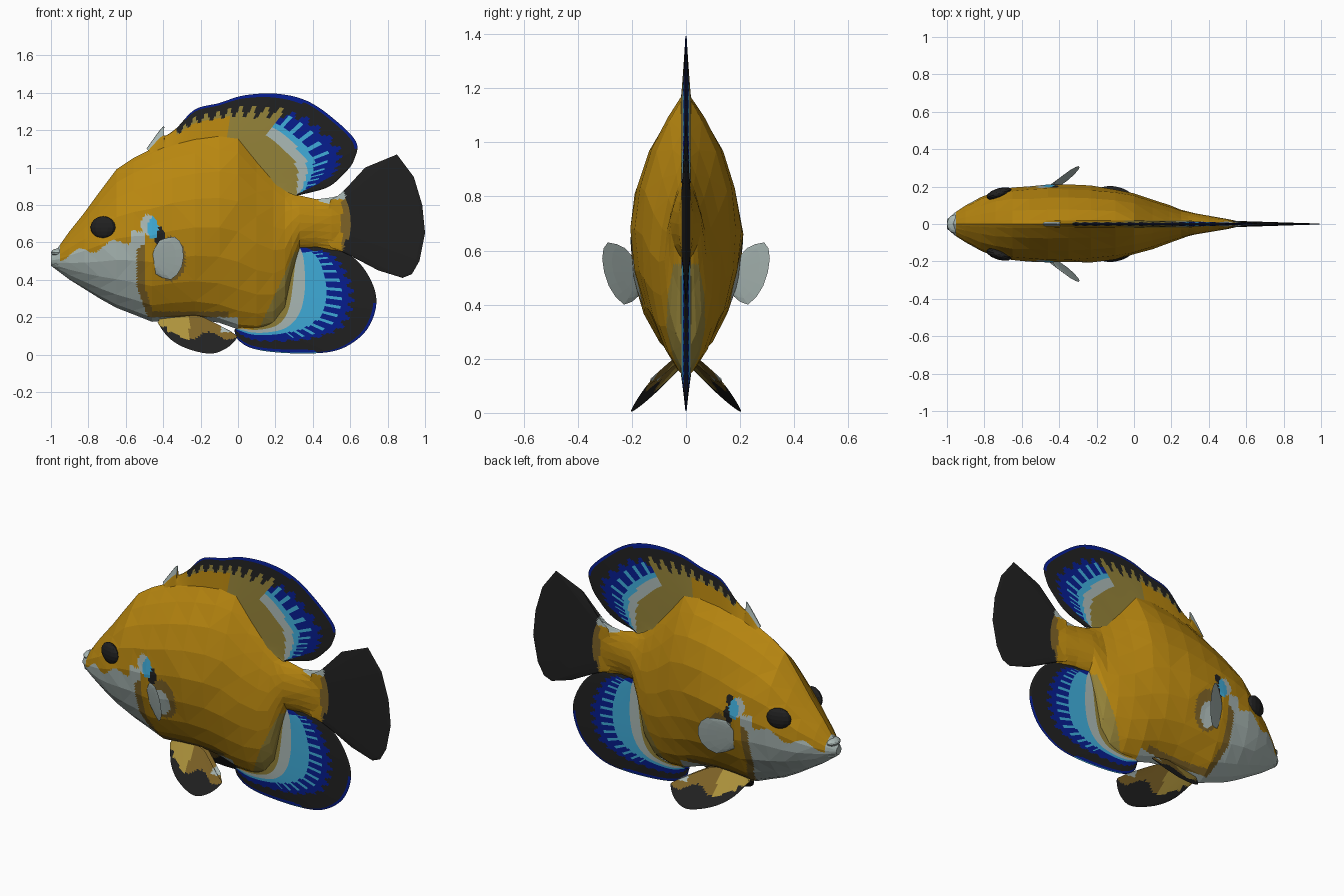
import bpy, bmesh, math, random

random.seed(4)
if "Cube" in bpy.data.objects:
    bpy.data.objects.remove(bpy.data.objects["Cube"])

# Colours
PALETTE = {
    "gold": (0.479, 0.24, 0.005), "charcoal": (0.015, 0.015, 0.015),
    "deep blue": (0.002, 0.012, 0.27), "light blue": (0.05, 0.41, 0.69),
    "silver": (0.40, 0.48, 0.46), "olive": (0.29, 0.22, 0.04),
    "brown": (0.21, 0.125, 0.02), "pale yellow": (0.42, 0.29, 0.045),
}
GOLD, BLACK, BLUE, LIGHT, SILVER, OLIVE, BROWN, PALE = range(len(PALETTE))
MATS = []
for label, rgb in PALETTE.items():
    m = bpy.data.materials.new(label)
    m.use_nodes = True
    m.diffuse_color = (*rgb, 1)
    node = m.node_tree.nodes["Principled BSDF"]
    node.inputs["Base Color"].default_value = (*rgb, 1)
    node.inputs["Roughness"].default_value = 0.8
    MATS.append(m)


def finish(bm, name):
    bmesh.ops.recalc_face_normals(bm, faces=bm.faces)
    mesh = bpy.data.meshes.new(name)
    bm.to_mesh(mesh)
    bm.free()
    for m in MATS:
        mesh.materials.append(m)
    ob = bpy.data.objects.new(name, mesh)
    bpy.context.collection.objects.link(ob)
    return ob


# Point on a polyline, rounded into a flowing curve by the bend amount
def sample(points, s, bend):
    i = min(int(s), len(points) - 2)
    t = s - i
    before, after = points[max(i - 1, 0)], points[min(i + 2, len(points) - 1)]
    out = []
    for p, a, b, q in zip(before, points[i], points[i + 1], after):
        curve = t * (1 - t) * ((1 - t) * (2 * a - p - b) + t * (2 * b - a - q)) / 2
        out.append(a + (b - a) * t + bend * curve)
    return out


# Tapered two-sided fin between a root line and an outer edge
def fin(name, outer, root, rule, thick=0.016, place=lambda x, y, z: (x, y, z),
        steps=12, rows=30, bend=1):
    bm = bmesh.new()
    count = (len(outer) - 1) * steps

    def point(s, v):
        return [a + (b - a) * v for a, b in zip(sample(root, s, bend), sample(outer, s, bend))]

    for side in (-1, 1):
        grid = []
        for i in range(count + 1):
            line = []
            for j in range(rows + 1):
                v = -0.08 + 1.08 * j / rows
                x, z = point(i / steps, v)
                half = thick * (1 - v) + 0.002 if j < rows else 0
                line.append(bm.verts.new(place(x, side * half, z)))
            grid.append(line)
        for i in range(count):
            for j in range(rows):
                f = bm.faces.new((grid[i][j], grid[i + 1][j], grid[i + 1][j + 1], grid[i][j + 1]))
                s, v = (i + 0.5) / steps, -0.08 + 1.08 * (j + 0.5) / rows
                f.material_index = rule(s, v, *point(s, v))
    bmesh.ops.remove_doubles(bm, verts=bm.verts, dist=0.0001)
    return finish(bm, name)


# Body: lens-shaped sections (x, bottom, top, half width)
STATIONS = [
    (-1.0, .475, .53, .025), (-.96, .445, .575, .06), (-.9, .40, .66, .10), (-.82, .35, .76, .145),
    (-.74, .30, .87, .178), (-.65, .25, .99, .198), (-.56, .215, 1.05, .205), (-.46, .175, 1.10, .208),
    (-.35, .185, 1.14, .208), (-.23, .19, 1.17, .203), (-.1, .17, 1.19, .188), (0, .135, 1.18, .165),
    (.1, .13, 1.06, .132), (.19, .155, .96, .10), (.25, .23, .90, .078), (.29, .42, .87, .066),
    (.33, .56, .85, .057), (.42, .572, .83, .04), (.5, .555, .84, .027), (.56, .55, .855, .014),
]


def inside(x, z, cx, cz, rx, rz):
    return ((x - cx) / rx) ** 2 + ((z - cz) / rz) ** 2 < 1


def body_colour(x, y, z):
    if inside(x, z, -.455, .675, .028, .06):
        return LIGHT
    if inside(x, z, -.42, .635, .025, .05) or y > 0 and inside(x, z, -.43, .72, .025, .035):
        return BLACK
    if inside(x, z, -.485, .695, .035, .055) or inside(x, z, -.37, .49, .05, .075):
        return SILVER
    if inside(x, z, -.36, .51, .08, .12):
        return BROWN
    jaw = .52 + .1 * (x + .95) / .4 + .02 * math.sin(x * 35)
    edge = -.54 + .35 * max(0, .36 - z)
    if x < edge and z < jaw or x < -.95:
        return SILVER
    if -.57 < x < -.495 and jaw - .06 < z < .66:
        return SILVER
    if x < 0 and z < .2:
        return SILVER
    if x < edge + .04 and z < jaw or -.52 < x < -.05 and z < .23:
        return BROWN
    if x > .43 and z > .8 + .3 * abs(x - .5):
        return SILVER
    if z < .55 and x > .05 + .46 * z:
        return OLIVE
    return BROWN if x > .55 else GOLD


bm = bmesh.new()
RING = 20
rings = []
for x, low, high, w in STATIONS:
    ring = []
    for k in range(RING):
        a = 2 * math.pi * k / RING
        c, s = math.cos(a), math.sin(a)
        y = w * math.copysign(abs(c) ** (1.9 if s > 0 else 1.4), c) * random.uniform(.97, 1.02)
        ring.append(bm.verts.new((x, y, (low + high) / 2 + (high - low) / 2 * s)))
    rings.append(ring)
for a, b in zip(rings, rings[1:]):
    for k in range(RING):
        n = (k + 1) % RING
        bm.faces.new((a[k], a[n], b[n], b[k]))
bm.faces.new(rings[0])
bm.faces.new(rings[-1])
bmesh.ops.triangulate(bm, faces=bm.faces)
bmesh.ops.subdivide_edges(bm, edges=bm.edges, cuts=7, use_grid_fill=True)
for f in bm.faces:
    f.material_index = body_colour(*f.calc_center_median())
finish(bm, "body")


# Eyes and lips
def blob(name, loc, size, colour, turn=0):
    bm = bmesh.new()
    bmesh.ops.create_uvsphere(bm, u_segments=12, v_segments=8, radius=1)
    for f in bm.faces:
        f.material_index = colour
    ob = finish(bm, name)
    ob.location, ob.scale, ob.rotation_euler = loc, size, (0, 0, turn)


for side, label in ((1, "left"), (-1, "right")):
    blob(label + "_eye", (-.722, side * .163, .68), (.07, .028, .06), BLACK, side * .3)
blob("upper_lip", (-.96, 0, .545), (.04, .05, .022), SILVER)
blob("lower_lip", (-.955, 0, .48), (.04, .05, .025), SILVER)


def tooth(s):
    return abs((s * 2) % 1 - .5) * 2


# Dorsal fin
def dorsal_colour(s, v, x, z):
    if s < 3:
        return SILVER if v > .55 and s < 1.6 else GOLD
    if 3.5 < s < 10.3 and v > (.92 if s < 8 else .965):
        return BLUE
    k = min(1, max(0, (s - 6.5) / 2))
    limit = .42 + .3 * k + (.38 - .26 * k) * tooth(s)
    if v > min(limit, .8 - .38 * (s - 12)):
        return BLACK
    if s < 7.7:
        return OLIVE if s > 5.6 or v > .55 else GOLD
    start = .33 - .04 * max(0, s - 9)
    if v < start:
        return OLIVE
    if v < start + .12:
        return SILVER
    return LIGHT if v < start + .2 or tooth(s) > .5 and v < start + .37 else BLUE


fin("dorsal_fin",
    [(-.49, 1.1), (-.4, 1.22), (-.395, 1.17), (-.33, 1.21), (-.23, 1.31), (-.1, 1.345), (.03, 1.385),
     (.2, 1.395), (.36, 1.36), (.5, 1.27), (.63, 1.14), (.62, 1.04), (.57, .97), (.48, .895), (.34, .855)],
    [(-.47, 1.08), (-.41, 1.11), (-.38, 1.12), (-.33, 1.13), (-.24, 1.15), (-.12, 1.17), (-.02, 1.16),
     (.04, 1.11), (.09, 1.06), (.14, 1), (.18, .96), (.22, .92), (.25, .9), (.28, .87), (.31, .85)],
    dorsal_colour)


# Anal fin
def anal_colour(s, v, x, z):
    upper = min(1, max(0, (s - 4) / 2))
    if v < .03:
        return GOLD if s < 2 else OLIVE
    if v > .9 and 2.2 < s < 4.2:
        return LIGHT if v > .95 else BLUE
    if v > (.85 if s < 4 else .95) and s < 7.5:
        return BLUE
    if v > (.5 if s > 11 else .5 + .17 * upper + .08 * tooth(s)):
        return BLACK
    if v < .17:
        return SILVER
    solid = .28 + .14 * upper
    return LIGHT if s < 11 and (v < solid or upper and tooth(s) > .5 and v < solid + .18) else BLUE


fin("anal_fin",
    [(-.02, .13), (0, .08), (.07, .035), (.2, .012), (.4, .006), (.55, .03), (.67, .11), (.73, .22),
     (.735, .33), (.68, .45), (.6, .53), (.5, .565), (.38, .585)],
    [(-.01, .14), (.03, .14), (.08, .135), (.14, .14), (.2, .16), (.24, .2), (.26, .25), (.27, .3),
     (.28, .37), (.29, .44), (.3, .5), (.31, .54), (.32, .57)],
    anal_colour)


# Tail fin
def tail_colour(s, v, x, z):
    if x > .6 - 1.5 * (z - .72) ** 2:
        return BLACK
    if z > .83:
        return SILVER
    return BROWN if x > .555 else GOLD


fin("tail_fin",
    [(.58, .87), (.68, 1), (.85, 1.07), (.94, .95), (.985, .8), (1, .65), (.97, .5), (.93, .43),
     (.88, .41), (.75, .45), (.56, .55)],
    [(.5, .83 - .026 * i) for i in range(11)], tail_colour, bend=0)


# Paired fins
def ventral_colour(s, v, x, z):
    if x > -.09 and z > .12:
        return SILVER
    if z < .1 + .02 * math.sin(x * 30) or x < -.38 and z < .15:
        return BLACK
    return PALE if x < -.26 else BROWN


for side, label in ((1, "left"), (-1, "right")):
    fin(label + "_pectoral_fin",
        [(-.42, .61), (-.34, .63), (-.295, .57), (-.3, .47), (-.36, .4), (-.44, .43)],
        [(-.445, .57 - .02 * i) for i in range(6)],
        lambda s, v, x, z: SILVER, .008,
        lambda x, y, z: (x, side * (y + .19 + .72 * (x + .45) + .2 * (z - .53)), z), 2, 4)
    fin(label + "_ventral_fin",
        [(-.43, .17), (-.37, .09), (-.28, .035), (-.15, .005), (-.06, .035), (-.005, .09), (-.02, .11)],
        [(-.42, .19), (-.37, .2), (-.3, .2), (-.2, .19), (-.14, .17), (-.08, .145), (-.04, .125)],
        ventral_colour, .012,
        lambda x, y, z: (x, side * (y + .03 + .84 * (.2 - z) + .15 * (x + .2)), z), 8, 18)
